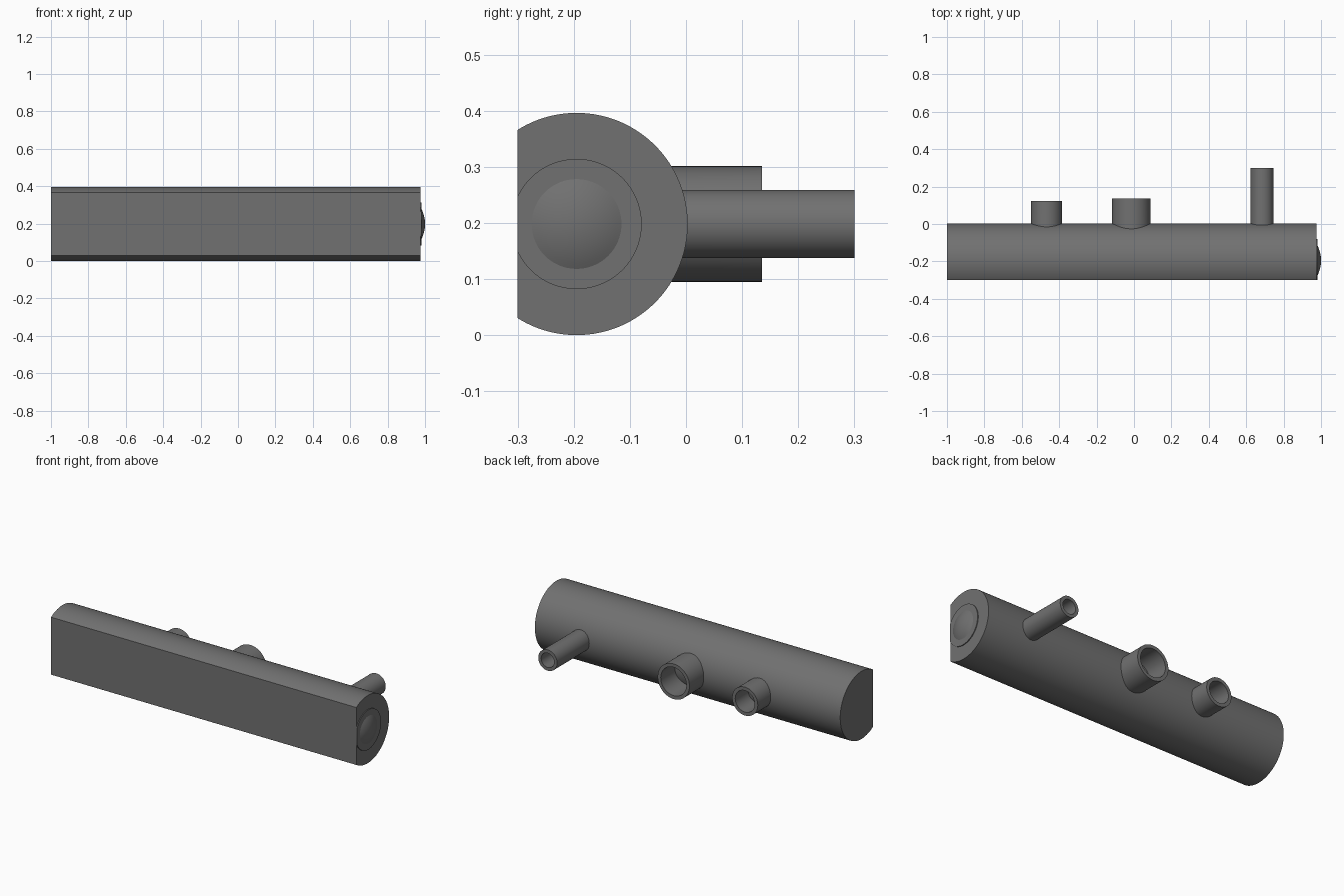
import bpy, bmesh, math

if "Cube" in bpy.data.objects:
    bpy.data.objects.remove(bpy.data.objects["Cube"])

CY, CZ, R, FLAT = -0.195, 0.198, 0.198, -0.30   # body axis, radius, flat front plane

dark = bpy.data.materials.new("dark_grey")
dark.diffuse_color = (0.165, 0.165, 0.165, 1)
dark.use_nodes = True
dark.node_tree.nodes["Principled BSDF"].inputs["Base Color"].default_value = dark.diffuse_color


def finish(name, bm):
    bmesh.ops.recalc_face_normals(bm, faces=bm.faces)
    me = bpy.data.meshes.new(name)
    bm.to_mesh(me)
    bm.free()
    me.materials.append(dark)
    ob = bpy.data.objects.new(name, me)
    bpy.context.collection.objects.link(ob)
    bpy.ops.object.select_all(action='DESELECT')
    ob.select_set(True)
    bpy.context.view_layer.objects.active = ob
    bpy.ops.object.shade_smooth_by_angle(angle=math.radians(30))
    return ob


def flat_cylinder(name, r, x0, x1, n=96):
    """Cylinder along x with its front sliced off at the flat plane."""
    a = math.acos((FLAT - CY) / r)
    bm = bmesh.new()
    ring = [bm.verts.new((x0, CY + r * math.cos(t), CZ + r * math.sin(t)))
            for t in (-a + 2 * a * i / n for i in range(n + 1))]
    face = bm.faces.new(ring)
    ext = bmesh.ops.extrude_face_region(bm, geom=[face], use_keep_orig=True)
    moved = [v for v in ext['geom'] if isinstance(v, bmesh.types.BMVert)]
    bmesh.ops.translate(bm, verts=moved, vec=(x1 - x0, 0, 0))
    return finish(name, bm)


def pipe(name, x, ro, ri, y1, n=64):
    """Hollow pipe along y whose foot follows the round body."""
    bm = bmesh.new()
    loops = [[], [], [], []]
    for i in range(n):
        t = 2 * math.pi * i / n
        for k, (r, foot) in enumerate(((ro, 1), (ro, 0), (ri, 0), (ri, 1))):
            dz = r * math.sin(t)
            y = CY + math.sqrt(R * R - dz * dz) - 0.003 if foot else y1
            loops[k].append(bm.verts.new((x + r * math.cos(t), y, CZ + dz)))
    for k in range(3):
        for i in range(n):
            j = (i + 1) % n
            bm.faces.new((loops[k][i], loops[k][j], loops[k + 1][j], loops[k + 1][i]))
    return finish(name, bm)


def dome(name, x, r, h, n=64, rings=8):
    """Shallow spherical cap on the end plate."""
    s = (r * r + h * h) / (2 * h)
    a = math.asin(r / s)
    bm = bmesh.new()
    pts = [bm.verts.new((x + h - s + s * math.cos(a * i / rings), CY,
                         CZ + s * math.sin(a * i / rings))) for i in range(rings + 1)]
    edges = [bm.edges.new(p) for p in zip(pts, pts[1:])]
    bmesh.ops.spin(bm, geom=pts + edges, cent=(x, CY, CZ), axis=(1, 0, 0),
                   angle=2 * math.pi, steps=n, use_merge=True)
    bmesh.ops.remove_doubles(bm, verts=bm.verts, dist=1e-5)
    return finish(name, bm)


# Main body and end plate
flat_cylinder("body", R, -1.0, 0.976)
flat_cylinder("end_plate", 0.116, 0.97, 0.981)
dome("end_dome", 0.981, 0.08, 0.019)

# Pipes on the back
for name, x, ro, ri, y1 in (("left_pipe", -0.467, 0.083, 0.063, 0.122),
                            ("middle_pipe", -0.014, 0.103, 0.083, 0.135),
                            ("right_pipe", 0.685, 0.061, 0.042, 0.30)):
    pipe(name, x, ro, ri, y1)
